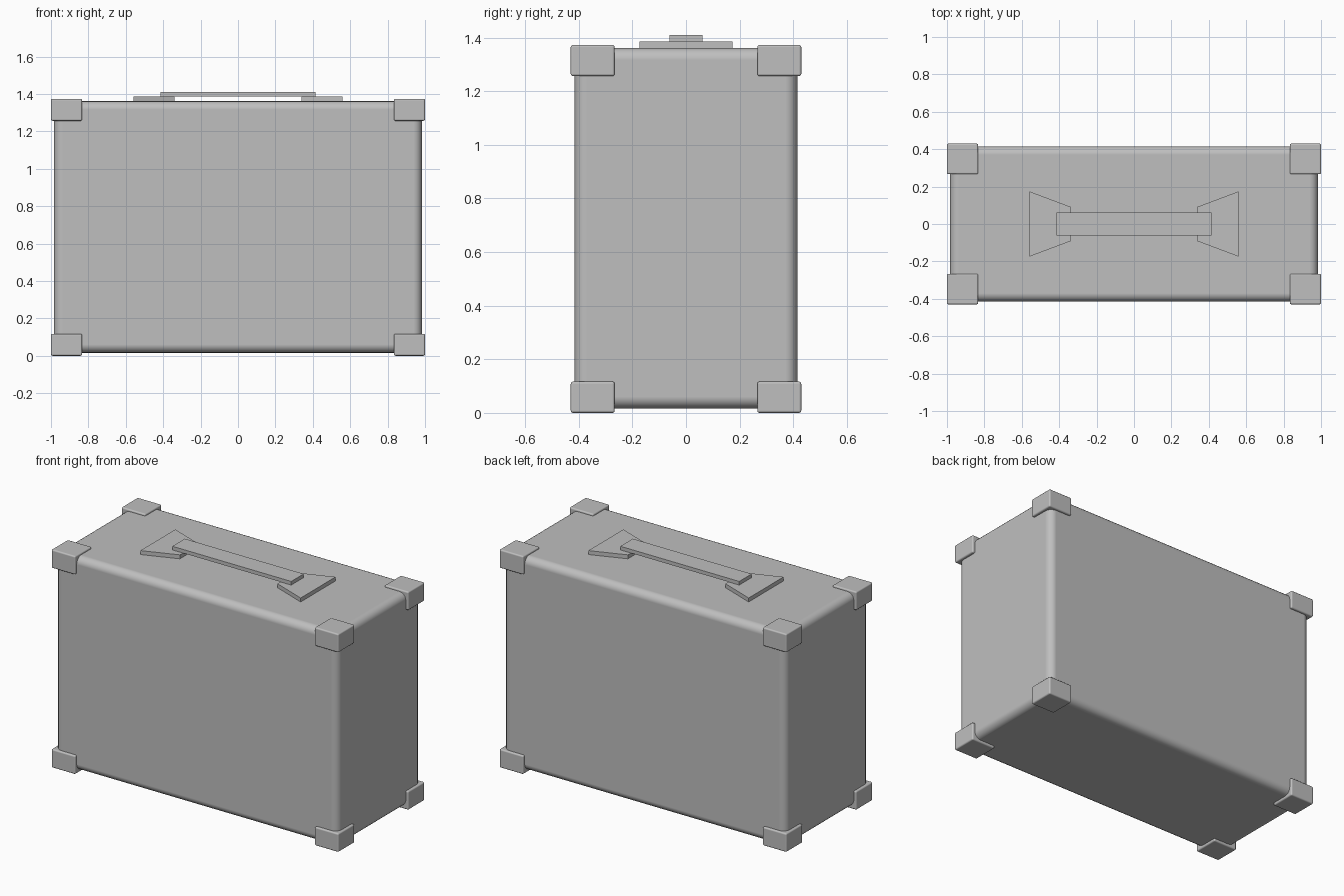
import bpy
import bmesh
import math

old = bpy.data.objects.get("Cube")
if old:
    bpy.data.objects.remove(old, do_unlink=True)

grey = bpy.data.materials.new("mid_grey")
grey.use_nodes = True
colour = (0.52, 0.52, 0.52, 1)
grey.diffuse_color = colour
grey.node_tree.nodes["Principled BSDF"].inputs["Base Color"].default_value = colour


def prism(name, outline, z0, z1, bevel=0, segments=3):
    """Extrude a counter-clockwise xy outline from z0 to z1, with optional rounded edges."""
    bm = bmesh.new()
    face = bm.faces.new([bm.verts.new((x, y, z0)) for x, y in outline])
    up = bmesh.ops.extrude_face_region(bm, geom=[face])["geom"]
    for v in up:
        if isinstance(v, bmesh.types.BMVert):
            v.co.z = z1
    bmesh.ops.recalc_face_normals(bm, faces=bm.faces)
    if bevel:
        bmesh.ops.bevel(bm, geom=bm.edges[:], offset=bevel, segments=segments,
                        profile=0.5, affect='EDGES')
    mesh = bpy.data.meshes.new(name)
    bm.to_mesh(mesh)
    bm.free()
    mesh.materials.append(grey)
    obj = bpy.data.objects.new(name, mesh)
    bpy.context.collection.objects.link(obj)
    if bevel:
        # Smooth rounded edges while the large faces stay flat
        bpy.ops.object.select_all(action='DESELECT')
        obj.select_set(True)
        bpy.context.view_layer.objects.active = obj
        bpy.ops.object.shade_smooth_by_angle(angle=math.radians(40))
        weighted = obj.modifiers.new("flat_face_normals", 'WEIGHTED_NORMAL')
        weighted.weight = 100
        weighted.keep_sharp = True


def rect(x0, x1, y0, y1):
    return [(x0, y0), (x1, y0), (x1, y1), (x0, y1)]


# Case body with rounded edges
prism("case_body", rect(-0.983, 0.983, -0.415, 0.415), 0.016, 1.361, 0.045, 5)

# Protective caps on all eight corners
for x_side, sx in (("left", 1), ("right", -1)):
    for y_side, sy in (("front", -1), ("back", 1)):
        xs = sorted((sx * 0.833, sx * 1.0))
        ys = sorted((sy * 0.266, sy * 0.43))
        for level, z0, z1 in (("bottom", 0, 0.117), ("top", 1.256, 1.373)):
            prism(f"{level}_{y_side}_{x_side}_corner_cap", rect(*xs, *ys), z0, z1, 0.009)

# Flared handle mounts, mirrored left and right
for side, s in (("left", 1), ("right", -1)):
    flare = [(s * 0.34, -0.092), (s * 0.558, -0.174), (s * 0.558, 0.174), (s * 0.34, 0.092)]
    prism(f"{side}_handle_mount", flare[::s], 1.36, 1.386)

# Flat handle strap bridging the mounts
prism("handle_strap", rect(-0.414, 0.414, -0.062, 0.062), 1.386, 1.409)
